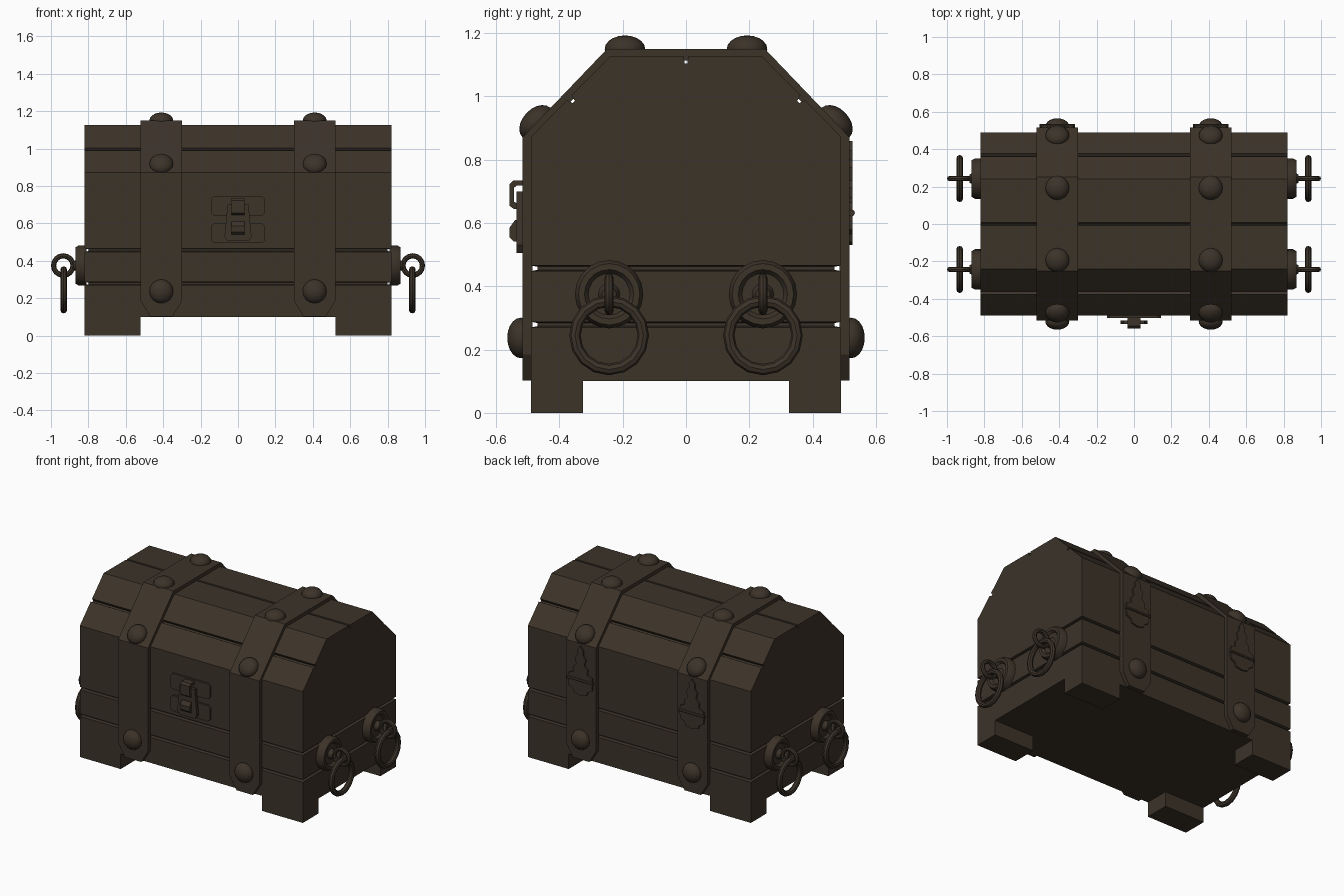
import bpy, bmesh, math
from mathutils import Vector, Matrix

if "Cube" in bpy.data.objects:
    bpy.data.objects.remove(bpy.data.objects["Cube"])

wood = bpy.data.materials.new("dark_brown")
wood.diffuse_color = (0.045, 0.033, 0.022, 1)
wood.use_nodes = True
wood.node_tree.nodes["Principled BSDF"].inputs["Base Color"].default_value = wood.diffuse_color


def finish(name, bm, smooth=False):
    bmesh.ops.recalc_face_normals(bm, faces=bm.faces)
    me = bpy.data.meshes.new(name)
    bm.to_mesh(me)
    bm.free()
    me.materials.append(wood)
    ob = bpy.data.objects.new(name, me)
    bpy.context.collection.objects.link(ob)
    if smooth:
        bpy.ops.object.select_all(action='DESELECT')
        ob.select_set(True)
        bpy.context.view_layer.objects.active = ob
        bpy.ops.object.shade_smooth_by_angle(angle=math.radians(40))
    return ob


def loft(name, rings, smooth=False):
    """Skin a list of rings with equal point counts, capped at both ends."""
    bm = bmesh.new()
    vs = [[bm.verts.new(p) for p in r] for r in rings]
    n = len(vs[0])
    for a, b in zip(vs, vs[1:]):
        for i in range(n):
            bm.faces.new((a[i], a[(i + 1) % n], b[(i + 1) % n], b[i]))
    bm.faces.new(vs[0])
    bm.faces.new(vs[-1])
    return finish(name, bm, smooth)


def along_x(name, yz, x0, x1):
    return loft(name, [[(x, y, z) for y, z in yz] for x in (x0, x1)])


def along_y(name, xz, y0, y1):
    return loft(name, [[(x, y, z) for x, z in xz] for y in (y0, y1)])


def mirrored(half):
    return half + [(-a, b) for a, b in reversed(half) if a != 0]


def box(name, x0, x1, y0, y1, z0, z1):
    return along_y(name, [(x0, z0), (x1, z0), (x1, z1), (x0, z1)], y0, y1)


def torus(name, centre, major, minor, rot, nu, nv):
    bm = bmesh.new()
    g = []
    for i in range(nu):
        a = 2 * math.pi * i / nu
        row = []
        for j in range(nv):
            b = 2 * math.pi * j / nv
            r = major + minor * math.cos(b)
            p = rot @ Vector((r * math.cos(a), r * math.sin(a), minor * math.sin(b)))
            row.append(bm.verts.new(p + Vector(centre)))
        g.append(row)
    for i in range(nu):
        for j in range(nv):
            k, m = (i + 1) % nu, (j + 1) % nv
            bm.faces.new((g[i][j], g[k][j], g[k][m], g[i][m]))
    return finish(name, bm, True)


def rivet(name, pos, normal):
    rot = Vector((0, 0, 1)).rotation_difference(Vector(normal)).to_matrix().to_4x4()
    bm = bmesh.new()
    bmesh.ops.create_uvsphere(bm, u_segments=16, v_segments=10, radius=1,
        matrix=Matrix.Translation(pos) @ rot @ Matrix.Diagonal((0.064, 0.064, 0.043, 1)))
    finish(name, bm, True)


W, D = 0.82, 0.49

# Plank body with grooves running all round
levels = [(0.1, 0)]
for z in (0.279, 0.457):
    levels += [(z - 0.009, 0), (z - 0.005, 0.02), (z + 0.005, 0.02), (z + 0.009, 0)]
levels.append((0.635, 0))
loft("chest_body", [[(sx * (W - i), sy * (D - i), z) for sx, sy in
                     ((-1, -1), (1, -1), (1, 1), (-1, 1))] for z, i in levels])

# Faceted lid with plank grooves on the slopes and at the ridge
lid = [(D, 0.635), (D, 0.873),
       (0.376, 0.989), (0.358, 0.979), (0.351, 0.986), (0.362, 1.003),
       (0.24, 1.127), (0.007, 1.127), (0.004, 1.105)]
along_x("chest_lid", mirrored(lid), -W, W)

# Feet
for sx in (-1, 1):
    for sy in (-1, 1):
        box("foot", sx * 0.52, sx * W, sy * 0.325, sy * D, 0, 0.1)

# Straps, rivets and hinges
outer = [(0.516, 0.635), (0.516, 0.872), (0.25, 1.15)]
inner = [(0.48, 0.635), (0.48, 0.87), (0.235, 1.113)]
band = outer + [(-y, z) for y, z in reversed(outer)] + \
    [(-y, z) for y, z in inner] + list(reversed(inner))
leaf_up = [(0.09, 0.635), (0.085, 0.665), (0.05, 0.68), (0.055, 0.71), (0.03, 0.735),
           (0.04, 0.775), (0.02, 0.80), (0.022, 0.83), (0, 0.86)]
leaf_low = [(0.09, 0.625), (0.085, 0.58), (0.055, 0.565), (0.045, 0.54), (0, 0.53)]
for cx in (-0.41, 0.41):
    along_x("lid_strap", band, cx - 0.11, cx + 0.11)
    low = mirrored([(0.06, 0.102), (0.11, 0.185), (0.11, 0.635)])
    for sy in (-1, 1):
        along_y("body_strap", [(cx + x, z) for x, z in low], sy * 0.485, sy * 0.516)
        rivet("lower_rivet", (cx, sy * 0.522, 0.237), (0, sy, 0))
        rivet("slope_rivet", (cx, sy * 0.473, 0.918), (0, sy, 0.95))
        rivet("top_rivet", (cx, sy * 0.193, 1.15), (0, 0, 1))
    for nm, pts in (("upper_hinge_leaf", leaf_up), ("lower_hinge_leaf", leaf_low)):
        along_y(nm, [(cx + x, z) for x, z in mirrored(pts)], 0.51, 0.526)
    pin = [(0.523 + 0.011 * math.cos(i * math.pi / 4), 0.632 + 0.011 * math.sin(i * math.pi / 4))
           for i in range(8)]
    along_x("hinge_pin", pin, cx - 0.095, cx + 0.095)

# Ring handles on both ends
plate = [(0.108, -0.01), (0.108, 0.03), (0.097, 0.05), (0.078, 0.05), (0.066, 0.034),
         (0.034, 0.034), (0.022, 0.06)]
lug_rot = Matrix.Rotation(math.pi / 2, 3, 'X')
ring_rot = Matrix.Rotation(math.pi / 2, 3, 'Y')
for sx in (-1, 1):
    for cy in (-0.243, 0.243):
        loft("handle_plate", [[(sx * (W + h), cy + r * math.cos(i * math.pi / 10),
                                0.375 + r * math.sin(i * math.pi / 10)) for i in range(20)]
                              for r, h in plate], True)
        torus("handle_lug", (sx * 0.934, cy, 0.375), 0.052, 0.014, lug_rot, 16, 8)
        torus("handle_ring", (sx * 0.932, cy, 0.245), 0.108, 0.018, ring_rot, 16, 8)


# Front latch: two back plates, hasp, upper hook and lower staple
def latch_plate(name, z0, z1):
    c = 0.015
    along_y(name, mirrored([(0.145 - c, z0), (0.145, z0 + c), (0.145, z1 - c), (0.145 - c, z1)]),
            -0.503, -0.48)


latch_plate("lower_latch_plate", 0.495, 0.60)
latch_plate("upper_latch_plate", 0.642, 0.745)
along_y("hasp", mirrored([(0.055, 0.505), (0.072, 0.53), (0.056, 0.70)]), -0.535, -0.515)
along_x("upper_hook", [(-0.50, 0.735), (-0.545, 0.735), (-0.558, 0.722), (-0.558, 0.655),
                       (-0.545, 0.645), (-0.53, 0.645), (-0.53, 0.66), (-0.543, 0.667),
                       (-0.543, 0.712), (-0.535, 0.718), (-0.50, 0.718)], -0.034, 0.034)
along_x("lower_staple", [(-0.50, 0.61), (-0.54, 0.61), (-0.558, 0.585), (-0.558, 0.555),
                         (-0.545, 0.542), (-0.50, 0.542)], -0.034, 0.034)
